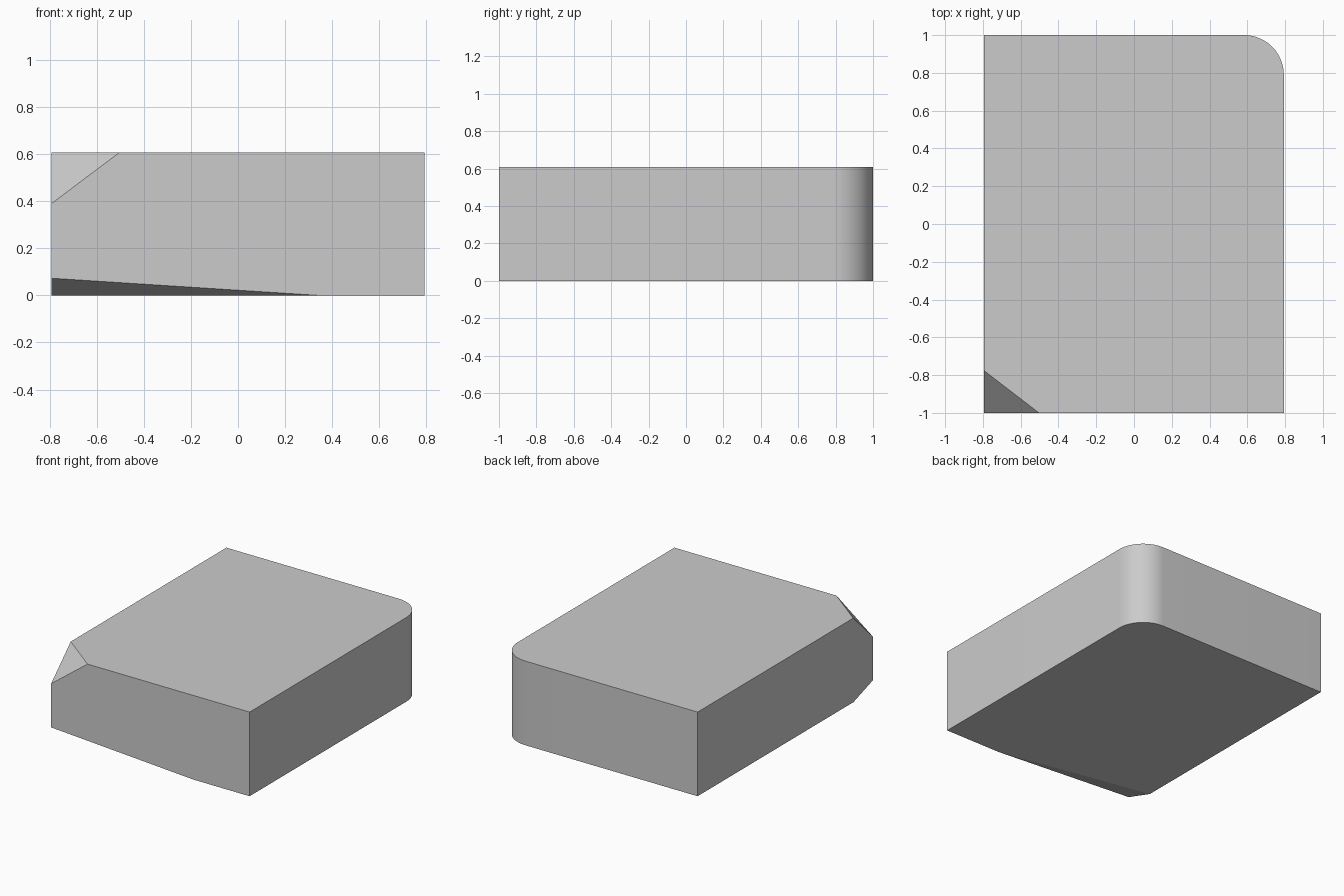
import bpy, bmesh, math
from mathutils import Vector

if "Cube" in bpy.data.objects:
    bpy.data.objects.remove(bpy.data.objects["Cube"])

X, Y, H = 0.793, 1.0, 0.608   # half width, half depth, height


def slice_corner(bm, a, b, c):
    """Cut off the front left corner with the plane through three points."""
    a, b, c = Vector(a), Vector(b), Vector(c)
    n = (b - a).cross(c - a).normalized()
    if n.dot(a) < n.dot(Vector((0, 0, H / 2))):   # point away from the body
        n.negate()
    cut = bmesh.ops.bisect_plane(bm, geom=bm.verts[:] + bm.edges[:] + bm.faces[:],
                                 dist=1e-5, plane_co=a, plane_no=n, clear_outer=True)
    edges = [e for e in cut["geom_cut"] if isinstance(e, bmesh.types.BMEdge)]
    bmesh.ops.holes_fill(bm, edges=edges, sides=0)


# Block body
bm = bmesh.new()
bmesh.ops.create_cube(bm, size=1)
for v in bm.verts:
    v.co = (v.co.x * 2 * X, v.co.y * 2 * Y, (v.co.z + 0.5) * H)

# Rounded back right corner
corner = [e for e in bm.edges if all(v.co.x > 0 and v.co.y > 0 for v in e.verts)]
bmesh.ops.bevel(bm, geom=corner, offset=0.21, segments=16, profile=0.5, affect='EDGES')

# Slanted cuts at the front left corner: top, then shallow underside
slice_corner(bm, (-0.503, -Y, H), (-X, -0.777, H), (-X, -Y, 0.39))
slice_corner(bm, (0.345, -Y, 0), (-X, -0.78, 0), (-X, -Y, 0.073))

bmesh.ops.recalc_face_normals(bm, faces=bm.faces[:])
mesh = bpy.data.meshes.new("block")
bm.to_mesh(mesh)
bm.free()
block = bpy.data.objects.new("block", mesh)
bpy.context.collection.objects.link(block)

# Smooth only the rounded corner
bpy.context.view_layer.objects.active = block
block.select_set(True)
bpy.ops.object.shade_smooth_by_angle(angle=math.radians(10))
